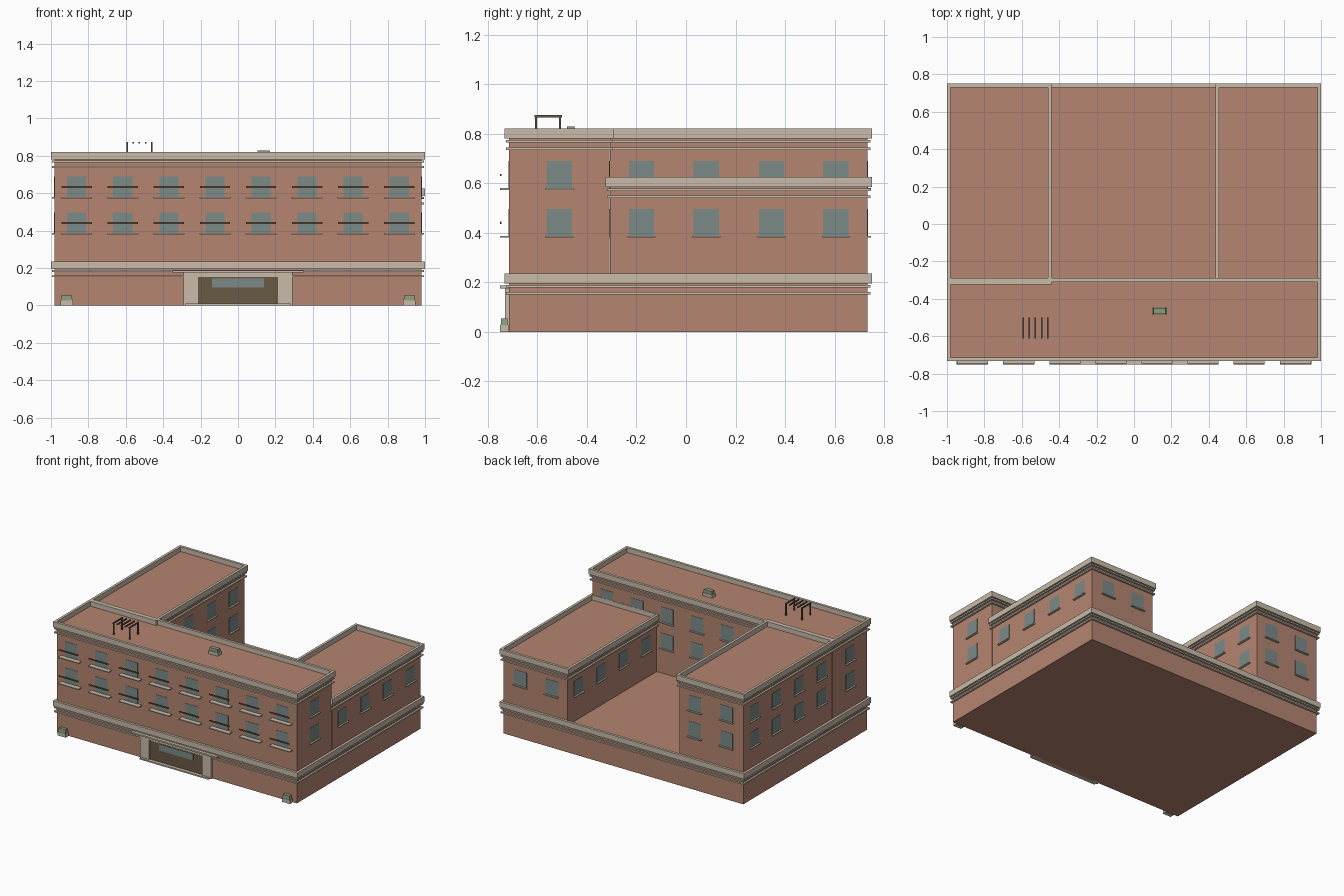
import bpy, bmesh

if "Cube" in bpy.data.objects:
    bpy.data.objects.remove(bpy.data.objects["Cube"])

def mat(name, rgb):
    m = bpy.data.materials.new(name)
    m.diffuse_color = (*rgb, 1)
    m.use_nodes = True
    m.node_tree.nodes["Principled BSDF"].inputs["Base Color"].default_value = m.diffuse_color
    return m

BRICK = mat("brick", (0.46, 0.235, 0.165))
STONE = mat("stone", (0.58, 0.50, 0.40))
GLASS = mat("glass", (0.20, 0.26, 0.25))
WOOD = mat("wood", (0.14, 0.10, 0.06))
GREEN = mat("foliage", (0.26, 0.34, 0.20))

def finish(name, bm, m):
    bmesh.ops.recalc_face_normals(bm, faces=bm.faces)
    me = bpy.data.meshes.new(name)
    bm.to_mesh(me)
    bm.free()
    me.materials.append(m)
    ob = bpy.data.objects.new(name, me)
    bpy.context.collection.objects.link(ob)
    return ob

def boxes(name, m, items, taper=1.0):
    """Axis-aligned boxes (x0, x1, y0, y1, z0, z1) joined as one object."""
    bm = bmesh.new()
    for x0, x1, y0, y1, z0, z1 in items:
        for v in bmesh.ops.create_cube(bm, size=1)["verts"]:
            k = taper if v.co.z > 0 else 1.0
            v.co = ((x0 + x1) / 2 + v.co.x * (x1 - x0) * k,
                    (y0 + y1) / 2 + v.co.y * (y1 - y0) * k,
                    (z0 + z1) / 2 + v.co.z * (z1 - z0))
    return finish(name, bm, m)

def ring(name, x0, x1, y0, y1, z0, z1, out):
    """Rectangular stone band around a footprint, overhanging by out."""
    bm = bmesh.new()
    loops = []
    for o, z in ((out, z0), (out, z1), (-0.001, z1), (-0.001, z0)):
        loops.append([bm.verts.new((x, y, z)) for x, y in (
            (x0 - o, y0 - o), (x1 + o, y0 - o), (x1 + o, y1 + o), (x0 - o, y1 + o))])
    for i in range(4):
        a, b = loops[i], loops[(i + 1) % 4]
        for j in range(4):
            k = (j + 1) % 4
            bm.faces.new((a[j], a[k], b[k], b[j]))
    return finish(name, bm, STONE)

# Brick masses, each with a parapet and two cornice bands
W, F, B = 0.981, -0.714, 0.732
LX, RX, FB = -0.46, 0.454, -0.308
masses = {
    "base": (-W, W, F, B, 0.0, 0.236),
    "front_block": (-W, W, F, FB, 0.19, 0.82),
    "left_wing": (-W, LX, -0.306, B, 0.19, 0.82),
    "right_wing": (RX, W, -0.306, B, 0.19, 0.625),
}
for name, (x0, x1, y0, y1, z0, top) in masses.items():
    boxes(name, BRICK, [(x0, x1, y0, y1, z0, top - 0.036)])
    ring(name + "_parapet", x0, x1, y0, y1, top - 0.04, top, 0.018)
    ring(name + "_upper_band", x0, x1, y0, y1, top - 0.056, top - 0.046, 0.013)
    ring(name + "_lower_band", x0, x1, y0, y1, top - 0.085, top - 0.075, 0.013)

# Windows: facade axis, wall plane, outward sign, centres along wall, rows
ROWS = [(0.387, 0.497), (0.580, 0.690)]
YS = [-0.18, 0.082, 0.345, 0.605]
XS = [-0.8625 + i * 0.2464 for i in range(8)]

def windows(name, axis, plane, sign, centres, rows, sills=True):
    def slab(c, half, depth, z0, z1):
        d = sorted((plane - sign * 0.004, plane + sign * depth))
        a = (c - half, c + half)
        return (*d, *a, z0, z1) if axis == "x" else (*a, *d, z0, z1)
    cells = [(c, r) for c in centres for r in rows]
    boxes(name + "_windows", GLASS, [slab(c, 0.051, 0.002, *r) for c, r in cells])
    if sills:
        boxes(name + "_sills", STONE,
              [slab(c, 0.057, 0.014, r[0] - 0.007, r[0]) for c, r in cells])

windows("front", "y", F, -1, XS, ROWS, sills=False)
windows("right_end", "x", W, 1, [-0.512], ROWS)
windows("right_side", "x", W, 1, YS, ROWS[:1])
windows("left_side", "x", -W, -1, [-0.512] + YS, ROWS)
windows("left_court", "x", LX, 1, YS, ROWS)
windows("right_court", "x", RX, -1, YS, ROWS[:1])
windows("court_rear", "y", FB, 1, XS[2:6], ROWS)
windows("upper_rear", "y", FB, 1, XS[6:], ROWS[1:])
windows("left_rear", "y", B, 1, [-0.845, -0.585], ROWS)
windows("right_rear", "y", B, 1, [0.585, 0.84], ROWS[:1])

# Shallow front balconies with a slim rail
boxes("balcony_slabs", STONE,
      [(x - 0.083, x + 0.083, -0.75, F + 0.003, z - 0.007, z) for x in XS for z, _ in ROWS])
boxes("balcony_rails", WOOD,
      [(x - 0.081, x + 0.081, -0.75, -0.745, z + 0.049, z + 0.058) for x in XS for z, _ in ROWS])

# Entrance
boxes("entrance_frame", STONE, [(s * 0.253 - 0.038, s * 0.253 + 0.038, -0.73, F + 0.01, 0, 0.175)
                                for s in (-1, 1)] + [(-0.22, 0.22, -0.73, F + 0.01, 0.155, 0.175)])
boxes("entrance_doors", WOOD, [(-0.216, 0.216, -0.722, F + 0.01, 0.01, 0.156)])
boxes("entrance_transom", GLASS, [(-0.14, 0.14, -0.725, -0.72, 0.096, 0.143)])
boxes("entrance_step", STONE, [(-0.28, 0.28, -0.747, F + 0.01, 0, 0.01)])
boxes("entrance_canopy", STONE, [(-0.35, 0.35, -0.75, F + 0.01, 0.176, 0.187)])

# Street and roof planters
for side, x in (("left", -0.916), ("right", 0.916)):
    boxes(side + "_planter", STONE, [(x - 0.033, x + 0.033, -0.75, -0.717, 0, 0.027)])
    boxes(side + "_shrub", GREEN, [(x - 0.031, x + 0.031, -0.748, -0.719, 0.027, 0.055)], 0.85)
boxes("roof_planter", STONE, [(0.098, 0.176, -0.486, -0.444, 0.78, 0.808)])
boxes("roof_shrub", GREEN, [(0.102, 0.172, -0.482, -0.448, 0.808, 0.829)], 0.92)

# Roof pergola
boxes("pergola_posts", WOOD, [(x - 0.004, x + 0.004, y - 0.004, y + 0.004, 0.78, 0.868)
                              for x in (-0.592, -0.462) for y in (-0.605, -0.508)])
boxes("pergola_slats", WOOD, [(x - 0.004, x + 0.004, -0.612, -0.501, 0.866, 0.875)
                              for x in [-0.592 + i * 0.0325 for i in range(5)]])
